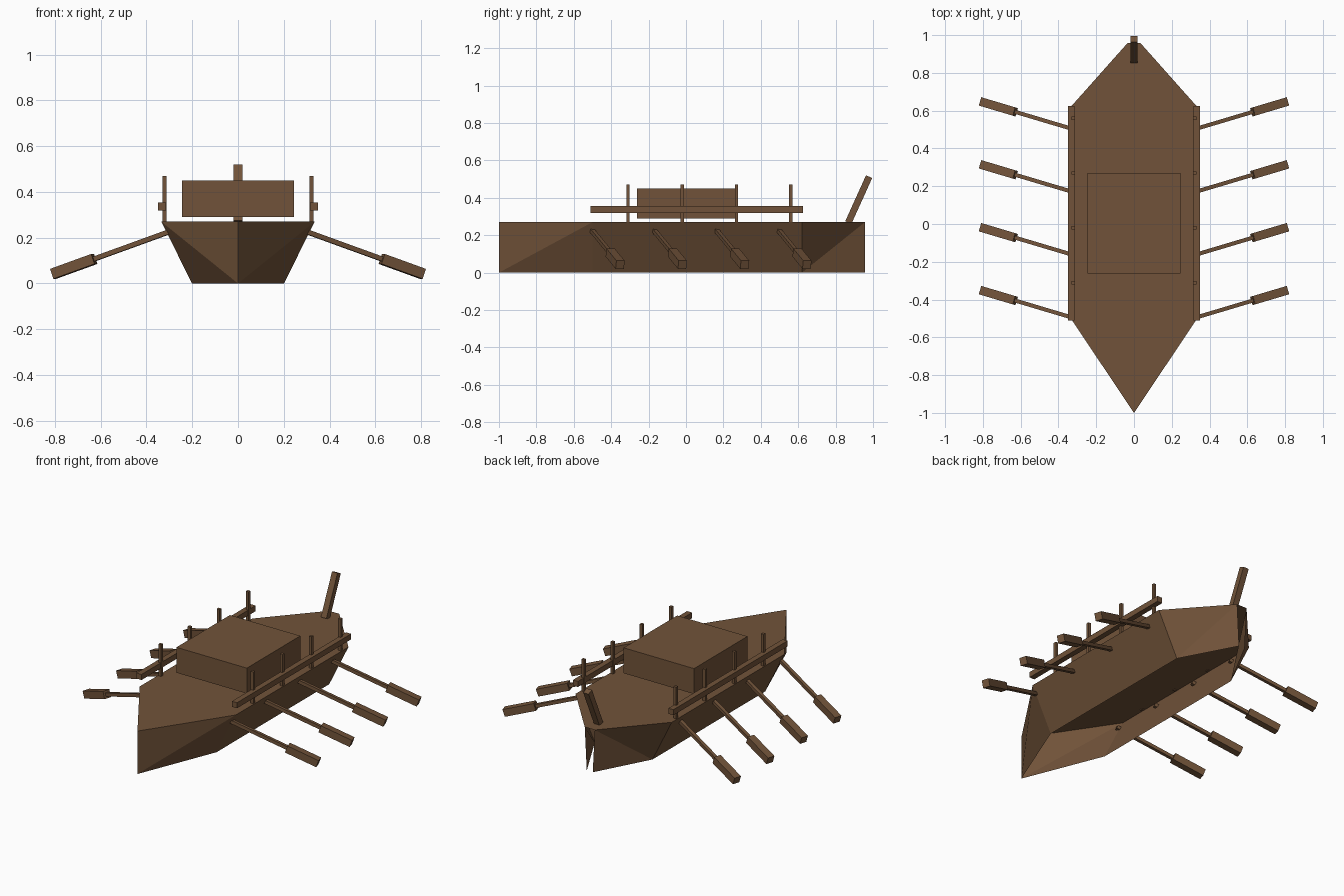
import bpy, bmesh
from mathutils import Vector

if "Cube" in bpy.data.objects:
    bpy.data.objects.remove(bpy.data.objects["Cube"])

wood = bpy.data.materials.new("brown_wood")
wood.diffuse_color = (0.165, 0.086, 0.041, 1)
wood.use_nodes = True
wood.node_tree.nodes["Principled BSDF"].inputs["Base Color"].default_value = wood.diffuse_color


def finish(name, bm):
    me = bpy.data.meshes.new(name)
    bm.to_mesh(me)
    bm.free()
    me.materials.append(wood)
    ob = bpy.data.objects.new(name, me)
    bpy.context.collection.objects.link(ob)
    return ob


def box(name, lo, hi):
    lo, hi = Vector(lo), Vector(hi)
    bm = bmesh.new()
    bmesh.ops.create_cube(bm, size=1)
    for v in bm.verts:
        v.co = (lo + hi) / 2 + v.co * (hi - lo)
    return finish(name, bm)


def beam(name, a, b, width, depth):
    """Square-ended bar from a to b."""
    a, b = Vector(a), Vector(b)
    d = b - a
    rot = d.to_track_quat('Z', 'Y')
    bm = bmesh.new()
    bmesh.ops.create_cube(bm, size=1)
    for v in bm.verts:
        v.co = (a + b) / 2 + rot @ Vector((v.co.x * width, v.co.y * depth, v.co.z * d.length))
    return finish(name, bm)


# Hull: deck and flared sides, open underneath and at the narrow stern
DECK = 0.27
half = [(0.0, -1.0), (0.335, -0.5), (0.335, 0.62), (0.035, 0.957)]
bm = bmesh.new()
deck = {}
for s in (1, -1):
    top = [bm.verts.new((s * x, y, DECK)) for x, y in half]
    bot = [bm.verts.new((s * x * 0.6, y, 0)) for x, y in half]
    deck[s] = top
    # bow, middle and stern panels, each split along its visible diagonal
    tris = [(top[0], bot[0], top[1]), (bot[0], bot[1], top[1]),
            (top[1], bot[1], bot[2]), (top[1], bot[2], top[2]),
            (top[2], bot[2], top[3]), (bot[2], bot[3], top[3])]
    for t in tris:
        bm.faces.new(t if s == 1 else t[::-1])
bm.faces.new(deck[1] + deck[-1][:0:-1])
bmesh.ops.remove_doubles(bm, verts=bm.verts, dist=0.0005)
bm.normal_update()
finish("hull", bm)

# Cabin and raked stern post
box("cabin", (-0.245, -0.262, 0.29), (0.245, 0.27, 0.45))
beam("stern_post", (0, 0.868, 0.268), (0, 0.979, 0.513), 0.038, 0.036)

# Railings and oars on both sides
for s, side in ((1, "right"), (-1, "left")):
    box(f"rail_{side}", (s * 0.315, -0.51, 0.32), (s * 0.35, 0.625, 0.355))
    for i in range(4):
        y = -0.31 + i * 0.29
        box(f"rail_post_{side}_{i}", (s * 0.312, y - 0.009, DECK - 0.005),
            (s * 0.33, y + 0.009, 0.47))
        inner = Vector((s * 0.295, -0.505 + i * 0.333, 0.228))
        tip = Vector((s * 0.808, -0.352 + i * 0.333, 0.042))
        neck = inner.lerp(tip, 0.65)
        beam(f"oar_shaft_{side}_{i}", inner, neck, 0.021, 0.021)
        beam(f"oar_blade_{side}_{i}", neck, tip, 0.046, 0.046)

# Keep mirrored boxes facing outward
for ob in bpy.data.objects:
    if ob.name != "hull":
        bm = bmesh.new()
        bm.from_mesh(ob.data)
        bmesh.ops.recalc_face_normals(bm, faces=bm.faces)
        bm.to_mesh(ob.data)
        bm.free()
